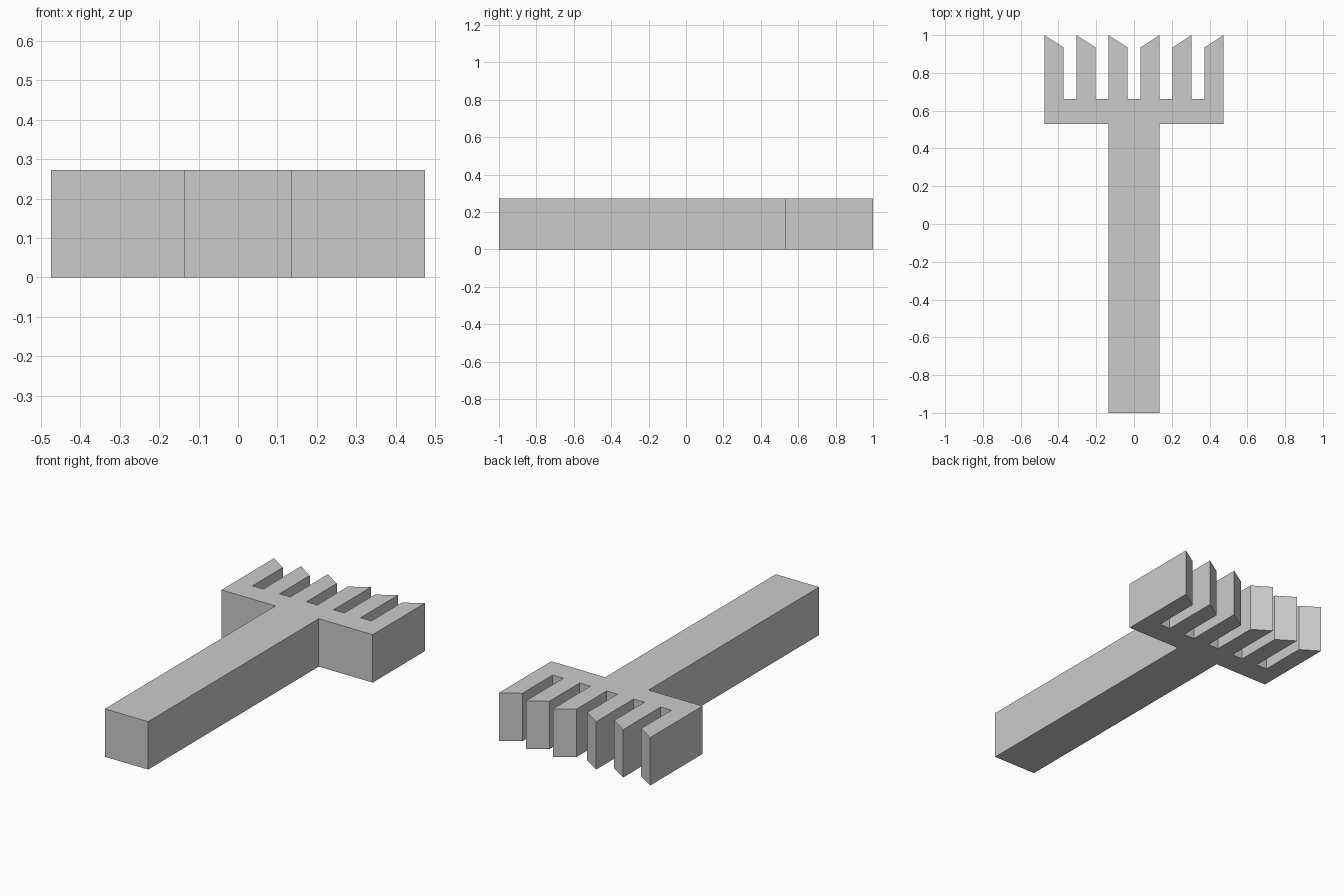
import bpy
import bmesh

cube = bpy.data.objects.get("Cube")
if cube:
    bpy.data.objects.remove(cube, do_unlink=True)

HEIGHT = 0.272
HANDLE, HEAD = 0.136, 0.475     # half widths
SHOULDER, ROOT = 0.53, 0.663    # head back edge and bottom of the slots
TIP_OUT, TIP_IN = 1.0, 0.935    # slanted tooth tips
TOOTH, PITCH = 0.102, 0.1695

grey = bpy.data.materials.new("plain grey")
grey.use_nodes = True
colour = (0.6, 0.6, 0.6, 1)
grey.diffuse_color = colour
grey.node_tree.nodes["Principled BSDF"].inputs["Base Color"].default_value = colour

# Half outline: handle, shoulder, then three slanted teeth from outside in
half = [(HANDLE, -1), (HANDLE, SHOULDER), (HEAD, SHOULDER)]
for i in range(3):
    outer = HEAD - i * PITCH
    inner = outer - TOOTH
    if i:
        half.append((outer, ROOT))
    half += [(outer, TIP_OUT), (inner, TIP_IN), (inner, ROOT)]
outline = half + [(-x, y) for x, y in reversed(half)]

# Extrude the mirrored outline into a solid
bm = bmesh.new()
base = bm.faces.new([bm.verts.new((x, y, 0)) for x, y in outline])
top = bmesh.ops.extrude_face_region(bm, geom=[base], use_keep_orig=True)
bmesh.ops.translate(bm, vec=(0, 0, HEIGHT),
                    verts=[g for g in top["geom"] if isinstance(g, bmesh.types.BMVert)])
bmesh.ops.recalc_face_normals(bm, faces=bm.faces)

mesh = bpy.data.meshes.new("toothed_fork")
bm.to_mesh(mesh)
bm.free()
mesh.materials.append(grey)
fork = bpy.data.objects.new("toothed_fork", mesh)
bpy.context.collection.objects.link(fork)
